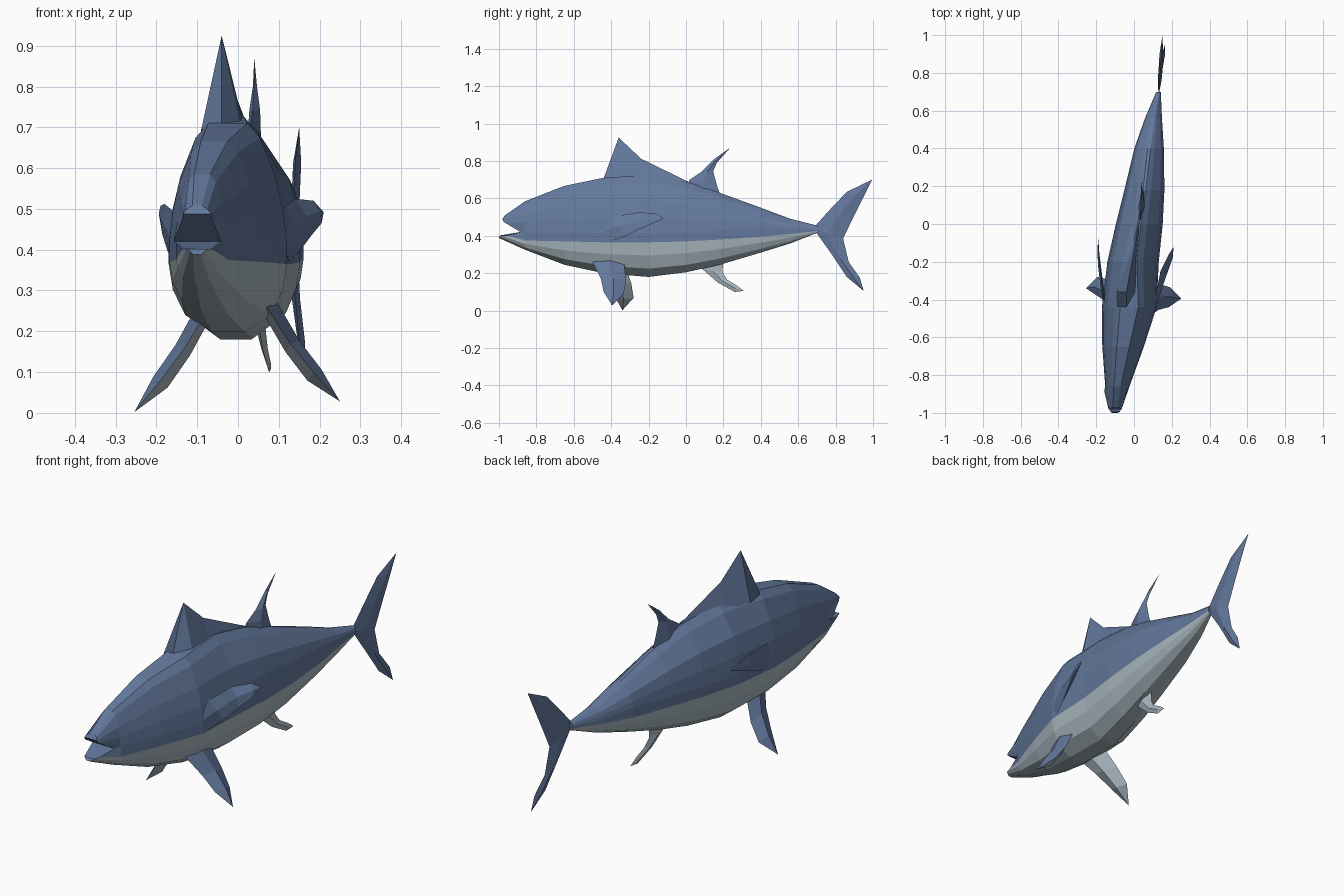
import bpy
import bmesh
from mathutils import Vector


def material(name, rgb):
    m = bpy.data.materials.new(name)
    m.diffuse_color = (*rgb, 1)
    return m


BLUE = material("steel_blue", (0.125, 0.19, 0.335))
GREY = material("belly_grey", (0.40, 0.48, 0.53))


def loft(name, rings, rule, closed=True, caps=True):
    """Skin a list of equal-length rings; rule(i) gives the colour of strip i."""
    bm = bmesh.new()
    vs = [[bm.verts.new(p) for p in r] for r in rings]
    n = len(rings[0])
    for a, b in zip(vs, vs[1:]):
        for i in range(n if closed else n - 1):
            j = (i + 1) % n
            bm.faces.new((a[i], a[j], b[j], b[i])).material_index = rule(i)
    if caps:
        for r in (vs[0], vs[-1]):
            bm.faces.new(r).material_index = rule(0)
    return finish(name, bm)


def finish(name, bm):
    bmesh.ops.remove_doubles(bm, verts=bm.verts, dist=0.0005)
    bmesh.ops.recalc_face_normals(bm, faces=bm.faces)
    me = bpy.data.meshes.new(name)
    bm.to_mesh(me)
    bm.free()
    me.materials.append(BLUE)
    me.materials.append(GREY)
    ob = bpy.data.objects.new(name, me)
    bpy.context.collection.objects.link(ob)
    return ob


def blade(name, rows, normal, thick, rule=lambda i: 0):
    """Fin with a diamond section: each row is (leading point, trailing point)."""
    n = Vector(normal).normalized()
    rings = []
    for lead, trail in rows:
        a, b = Vector(lead), Vector(trail)
        t = thick * min(1, (b - a).length / 0.08)
        m = (a + b) / 2
        rings.append([a, m + n * t, b, m - n * t])
    return loft(name, rings, rule)


# Body: y, centre x, half width, bottom, colour line, top, ridge width ratio
stations = [
    (-0.86, -0.088, 0.064, 0.325, 0.375, 0.585, 0.30),
    (-0.65, -0.058, 0.110, 0.245, 0.370, 0.667, 0.30),
    (-0.44, -0.025, 0.145, 0.200, 0.365, 0.710, 0.33),
    (-0.20, -0.005, 0.136, 0.180, 0.365, 0.725, 0.15),
    (0.00, 0.028, 0.124, 0.205, 0.370, 0.690, 0.07),
    (0.18, 0.055, 0.106, 0.245, 0.380, 0.630, 0.07),
    (0.40, 0.080, 0.078, 0.310, 0.395, 0.550, 0.10),
    (0.56, 0.103, 0.045, 0.360, 0.410, 0.490, 0.15),
    (0.70, 0.130, 0.012, 0.415, 0.425, 0.455, 0.30),
]


def mirrored(half, cx):
    right = [(cx + x, y, z) for x, y, z in half]
    left = [(cx - x, y, z) for x, y, z in reversed(half)]
    return right + left


def section(y, cx, hw, zb, zs, zt, ridge):
    zm = zs + min(0.05, (zt - zs) * 0.3)
    up = [(ridge, 1), (0.28 + ridge * 0.8, 0.88), (0.80, 0.56), (0.94, 0.27), (1, 0)]
    down = [(1, 0), (0.93, 0.38), (0.72, 0.76), (0.28, 1)]
    half = [(hw * w, y, zm + (zt - zm) * h) for w, h in up]
    half += [(hw * w, y, zs + (zb - zs) * h) for w, h in down]
    return mirrored(half, cx)


# Lips: the widest point of this ring is pulled back to form the mouth corner
lips = mirrored([
    (0.012, -0.970, 0.508), (0.025, -0.975, 0.500), (0.034, -0.982, 0.488),
    (0.036, -0.975, 0.474), (0.058, -0.885, 0.420), (0.036, -0.960, 0.402),
    (0.026, -0.993, 0.402), (0.018, -0.999, 0.396), (0.010, -1.000, 0.388)], -0.100)
body = loft("body", [lips] + [section(*s) for s in stations],
            lambda i: 1 if 5 <= i <= 11 else 0, caps=False)

# Mouth: palate and lower jaw surfaces, and the closed tail root
bm = bmesh.new()
bm.from_mesh(body.data)
bm.verts.ensure_lookup_table()


def nearest(p):
    return min(bm.verts, key=lambda v: (v.co - Vector(p)).length)


ring = [nearest(p) for p in lips]
bm.faces.new([ring[i] for i in (4, 3, 2, 15, 14, 13)])
bm.faces.new([ring[i] for i in (2, 1, 0, 17, 16, 15)])
bm.faces.new([ring[i] for i in (4, 5, 6, 11, 12, 13)])
bm.faces.new([ring[i] for i in (6, 7, 8, 9, 10, 11)])
bmesh.ops.holes_fill(bm, edges=[e for e in bm.edges if e.is_boundary], sides=0)
bmesh.ops.recalc_face_normals(bm, faces=bm.faces)
bm.to_mesh(body.data)
bm.free()

# Front dorsal fin: wedge with a broad leading face and long sloping crest
crest = [(-0.44, -0.040, 0.050, 0.695, 0.708), (-0.36, -0.040, 0.052, 0.685, 0.925),
         (-0.24, -0.018, 0.036, 0.690, 0.812), (0.01, 0.028, 0.010, 0.660, 0.690)]
loft("front_dorsal_fin",
     [[(cx - w, y, zb), (cx, y, zt), (cx + w, y, zb)] for y, cx, w, zb, zt in crest],
     lambda i: 0)

# Rear dorsal fin
blade("rear_dorsal_fin", [
    ((0.028, 0.00, 0.66), (0.055, 0.19, 0.60)),
    ((0.030, 0.02, 0.70), (0.050, 0.165, 0.67)),
    ((0.036, 0.08, 0.74), (0.046, 0.145, 0.745)),
    ((0.040, 0.15, 0.81), (0.043, 0.165, 0.79)),
    ((0.040, 0.235, 0.87), (0.040, 0.235, 0.87))], (1, 0, 0), 0.016)

# Tail fin, upper tip to lower tip
blade("tail_fin", [
    ((0.150, 0.995, 0.70), (0.150, 0.995, 0.70)),
    ((0.142, 0.86, 0.635), (0.148, 0.94, 0.59)),
    ((0.136, 0.76, 0.53), (0.145, 0.89, 0.49)),
    ((0.130, 0.68, 0.44), (0.142, 0.84, 0.385)),
    ((0.138, 0.78, 0.30), (0.146, 0.87, 0.26)),
    ((0.150, 0.86, 0.18), (0.160, 0.93, 0.175)),
    ((0.164, 0.95, 0.105), (0.164, 0.95, 0.105))], (1, -0.1, 0), 0.010)

# Anal fin
blade("anal_fin", [
    ((0.045, 0.07, 0.26), (0.060, 0.20, 0.28)),
    ((0.050, 0.09, 0.22), (0.060, 0.195, 0.205)),
    ((0.062, 0.17, 0.15), (0.068, 0.22, 0.165)),
    ((0.076, 0.26, 0.10), (0.076, 0.27, 0.135)),
    ((0.080, 0.31, 0.105), (0.080, 0.31, 0.105))], (1, 0, 0), 0.012, lambda i: 1)

# Pectoral fins, swept back along the flanks
blade("right_pectoral_fin", [
    ((0.085, -0.50, 0.47), (0.125, -0.40, 0.37)),
    ((0.115, -0.38, 0.505), (0.150, -0.33, 0.395)),
    ((0.140, -0.25, 0.525), (0.180, -0.25, 0.435)),
    ((0.185, -0.16, 0.520), (0.205, -0.18, 0.465)),
    ((0.210, -0.12, 0.492), (0.210, -0.12, 0.492))], (1, -0.4, 0.3), 0.010)
blade("left_pectoral_fin", [
    ((-0.140, -0.50, 0.47), (-0.155, -0.40, 0.37)),
    ((-0.165, -0.36, 0.500), (-0.172, -0.31, 0.395)),
    ((-0.180, -0.23, 0.512), (-0.185, -0.22, 0.435)),
    ((-0.190, -0.13, 0.508), (-0.190, -0.14, 0.465)),
    ((-0.188, -0.07, 0.490), (-0.188, -0.07, 0.490))], (-1, -0.2, 0.2), 0.008)

# Pelvic fins: blue above, grey beneath
pelvic = [((0.07, -0.50, 0.26), (0.09, -0.33, 0.25)),
          ((0.128, -0.455, 0.17), (0.140, -0.32, 0.155)),
          ((0.185, -0.44, 0.10), (0.190, -0.335, 0.085)),
          ((0.250, -0.395, 0.028), (0.250, -0.395, 0.028))]
for name, side, dx, dy, dz in (("right_pelvic_fin", 1, 0, 0, 0),
                               ("left_pelvic_fin", -1, -0.004, 0.055, -0.026)):
    rows = [[(side * x + dx * k / 3, y + dy * min(k, 2) / 2, z + dz * k / 3)
             for x, y, z in row] for k, row in enumerate(pelvic)]
    blade(name, rows, (side * 0.8, 0, 0.6), 0.022, lambda i: 0 if i < 2 else 1)
